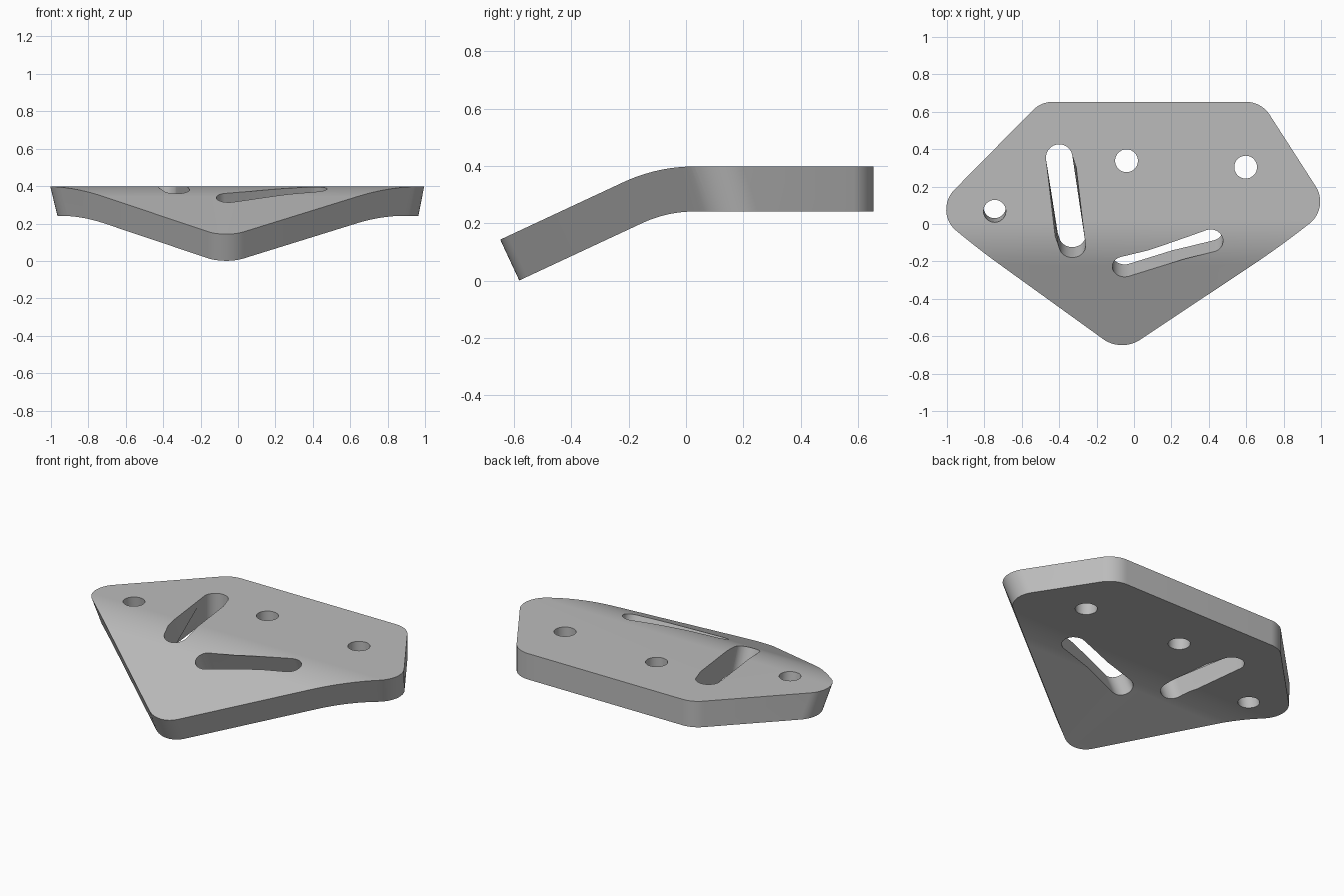
import bpy, bmesh, math
from mathutils import Vector

if "Cube" in bpy.data.objects:
    bpy.data.objects.remove(bpy.data.objects["Cube"])

TOP, THICK, RADIUS, BEND_Y = 0.398, 0.157, 0.59, 0.03
ANGLE = math.radians(25)
TILT = math.tan(ANGLE)
LOW, HIGH = -0.3, 0.7


def loft(name, ring_a, ring_b):
    """Closed solid between two rings with matching point counts."""
    bm = bmesh.new()
    a = [bm.verts.new(p) for p in ring_a]
    b = [bm.verts.new(p) for p in ring_b]
    bm.faces.new(a)
    bm.faces.new(b)
    for i in range(len(a)):
        j = (i + 1) % len(a)
        bm.faces.new((a[i], a[j], b[j], b[i]))
    bmesh.ops.recalc_face_normals(bm, faces=bm.faces)
    mesh = bpy.data.meshes.new(name)
    bm.to_mesh(mesh)
    bm.free()
    obj = bpy.data.objects.new(name, mesh)
    bpy.context.collection.objects.link(obj)
    return obj


def rounded(corners, radius, steps=12):
    """Polygon with every corner replaced by a tangent arc."""
    out = []
    for i, p in enumerate(corners):
        u = (corners[i - 1] - p).normalized()
        v = (corners[(i + 1) % len(corners)] - p).normalized()
        half = u.angle(v) / 2
        centre = p + (u + v).normalized() * radius / math.sin(half)
        start = p + u * radius / math.tan(half) - centre
        end = p + v * radius / math.tan(half) - centre
        sweep = start.angle(end)
        for k in range(steps + 1):
            t = k / steps
            out.append(centre + (start * math.sin((1 - t) * sweep)
                                 + end * math.sin(t * sweep)) / math.sin(sweep))
    return out


def meet(line_a, line_b):
    """Crossing point of two lines given as (slope, height)."""
    x = (line_b[1] - line_a[1]) / (line_a[0] - line_b[0])
    return Vector((x, line_a[0] * x + line_a[1]))


def outline(z):
    """Plate outline at a level: back edges upright, front edges square to the flange."""
    shift = (TOP - z) * TILT
    back = (0, 0.653)
    back_left, back_right = (-1.554, 1.711), (1.014, 1.157)
    front_left, front_right = (0.81, shift - 0.758), (-0.878, shift - 0.872)
    edges = [back, back_right, front_right, front_left, back_left]
    corners = [meet(edges[i], edges[(i + 1) % len(edges)]) for i in range(len(edges))]
    return [(p.x, p.y, z) for p in rounded(corners, 0.15)]


def slot(name, a, b, radius, tilt_a, tilt_b, steps=20):
    """Slot cutter between two centres, each end with its own lean."""
    a, b = Vector(a), Vector(b)
    facing = math.atan2(a.y - b.y, a.x - b.x) if a != b else 0
    rings = []
    for z in (LOW, HIGH):
        ring = []
        for end, (c, tilt) in enumerate(((a, tilt_a), (b, tilt_b))):
            for k in range(steps + (a != b)):
                ang = facing + math.pi * (end - 0.5 + k / steps)
                ring.append((c.x + radius * math.cos(ang),
                             c.y + radius * math.sin(ang) + (TOP - z) * tilt, z))
        rings.append(ring)
    return loft(name, *rings)


def cut(obj, cutter, operation):
    cutter.hide_render = True
    mod = obj.modifiers.new(cutter.name, 'BOOLEAN')
    mod.operation, mod.solver, mod.object = operation, 'EXACT', cutter
    bpy.context.view_layer.objects.active = obj
    bpy.ops.object.modifier_apply(modifier=mod.name)
    bpy.data.objects.remove(cutter)


# Bent sheet: side profile swept across the width
def skin(radius):
    pts = [(1, TOP - RADIUS + radius)]
    for k in range(25):
        ang = ANGLE * k / 24
        pts.append((BEND_Y - radius * math.sin(ang), TOP - RADIUS + radius * math.cos(ang)))
    y, z = pts[-1]
    pts.append((y - math.cos(ANGLE), z - math.sin(ANGLE)))
    return pts


side = skin(RADIUS) + skin(RADIUS - THICK)[::-1]
plate = loft("bent_plate", *[[(x, y, z) for y, z in side] for x in (-1.5, 1.5)])

# Trim to the rounded outline
cut(plate, loft("outline_cutter", outline(LOW), outline(HIGH)), 'INTERSECT')

# Round holes and slots
cutters = [
    slot("middle_hole", (-0.04, 0.338), (-0.04, 0.338), 0.061, 0, 0),
    slot("left_hole", (0.597, 0.304), (0.597, 0.304), 0.061, 0, 0),
    slot("right_hole", (-0.745, 0.069), (-0.745, 0.069), 0.06, 0.14, 0.14),
    slot("long_slot", (-0.4, 0.355), (-0.33, -0.123), 0.071, 0, 0.38),
    slot("front_slot", (-0.05, -0.256), (0.41, -0.096), 0.066, TILT, 0.42),
]
for cutter in cutters:
    cut(plate, cutter, 'DIFFERENCE')

# Grey metal finish
grey = bpy.data.materials.new("plain_grey")
grey.use_nodes = True
colour = (0.5, 0.5, 0.5, 1)
grey.diffuse_color = colour
grey.node_tree.nodes["Principled BSDF"].inputs["Base Color"].default_value = colour
plate.data.materials.clear()
plate.data.materials.append(grey)

for other in bpy.context.selected_objects:
    other.select_set(False)
plate.select_set(True)
bpy.context.view_layer.objects.active = plate
bpy.ops.object.shade_smooth_by_angle(angle=math.radians(30))
